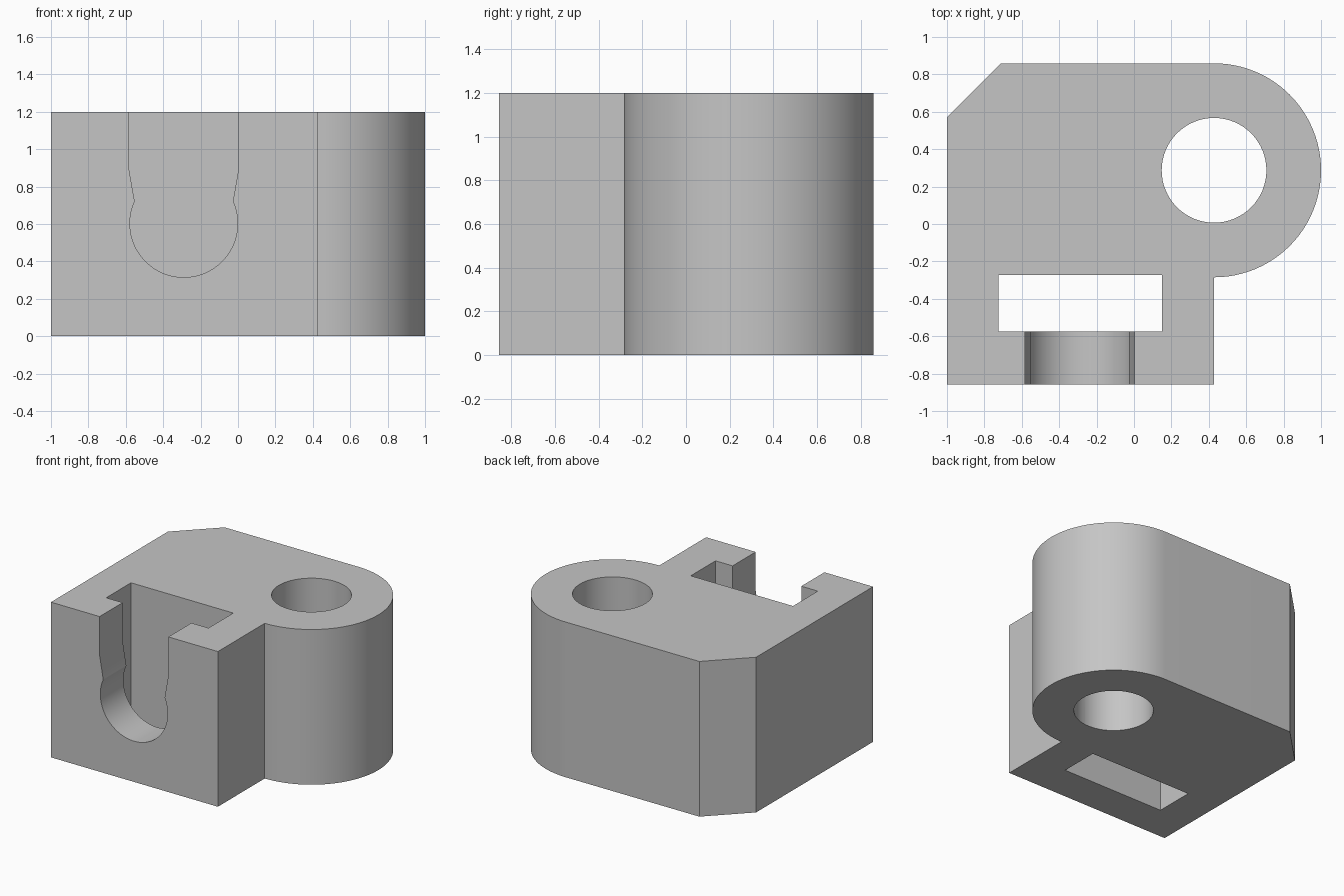
import bpy, bmesh
from math import sin, cos, pi, asin, radians
from mathutils import Vector

if "Cube" in bpy.data.objects:
    bpy.data.objects.remove(bpy.data.objects["Cube"], do_unlink=True)

HEIGHT = 1.2
BOSS = (0.428, 0.287)
BOSS_R = 0.572
HALF_Y = 0.857

grey = bpy.data.materials.new("light grey")
grey.use_nodes = True
grey.diffuse_color = (0.56, 0.56, 0.56, 1)
grey.node_tree.nodes["Principled BSDF"].inputs["Base Color"].default_value = grey.diffuse_color


def arc(cx, cy, r, start, end, n):
    """Points along a circular arc, both ends included."""
    return [(cx + r * cos(start + (end - start) * i / n),
             cy + r * sin(start + (end - start) * i / n)) for i in range(n + 1)]


def prism(name, points, sweep):
    """Extrude a closed outline of 3D points along a vector."""
    bm = bmesh.new()
    face = bm.faces.new([bm.verts.new(p) for p in points])
    moved = bmesh.ops.extrude_face_region(bm, geom=[face])["geom"]
    bmesh.ops.translate(bm, vec=Vector(sweep),
                        verts=[v for v in moved if isinstance(v, bmesh.types.BMVert)])
    bmesh.ops.recalc_face_normals(bm, faces=bm.faces)
    mesh = bpy.data.meshes.new(name)
    bm.to_mesh(mesh)
    bm.free()
    mesh.materials.append(grey)
    obj = bpy.data.objects.new(name, mesh)
    bpy.context.collection.objects.link(obj)
    return obj


def cut(target, cutter):
    """Subtract the cutter from the target, then discard the cutter."""
    bpy.context.view_layer.objects.active = target
    mod = target.modifiers.new("cut", "BOOLEAN")
    mod.operation, mod.solver, mod.object = "DIFFERENCE", "EXACT", cutter
    bpy.ops.object.modifier_apply(modifier=mod.name)
    bpy.data.objects.remove(cutter, do_unlink=True)


# Body: chamfered block with a rounded boss at the back left
outline = [(-1, -HALF_Y), (BOSS[0], -HALF_Y)]
outline += arc(*BOSS, BOSS_R, -pi / 2, pi / 2, 48)
outline += [(-0.714, HALF_Y), (-1, 0.571)]
body = prism("bracket_body", [(x, y, 0) for x, y in outline], (0, 0, HEIGHT))

# Round hole through the boss
hole = arc(*BOSS, 0.28, 0, 2 * pi, 64)[:-1]
cut(body, prism("hole_cutter", [(x, y, -0.1) for x, y in hole], (0, 0, HEIGHT + 0.2)))

# Rectangular pocket through the full height
pocket = [(-0.725, -0.575), (0.15, -0.575), (0.15, -0.272), (-0.725, -0.272)]
cut(body, prism("pocket_cutter", [(x, y, -0.1) for x, y in pocket], (0, 0, HEIGHT + 0.2)))

# Snap-in slot from the front face into the pocket: round seat, neck, straight mouth
cx, cz, r, mouth = -0.29, 0.603, 0.288, 0.294
neck = asin(0.118 / r)
slot = [(cx - mouth, HEIGHT + 0.1), (cx - mouth, 0.9)]
slot += arc(cx, cz, r, pi - neck, 2 * pi + neck, 48)
slot += [(cx + mouth, 0.9), (cx + mouth, HEIGHT + 0.1)]
cut(body, prism("slot_cutter", [(x, -1, z) for x, z in slot], (0, 0.55, 0)))

# Smooth curved walls, keep edges crisp
bpy.ops.object.select_all(action="DESELECT")
body.select_set(True)
bpy.context.view_layer.objects.active = body
bpy.ops.object.shade_smooth_by_angle(angle=radians(15))
